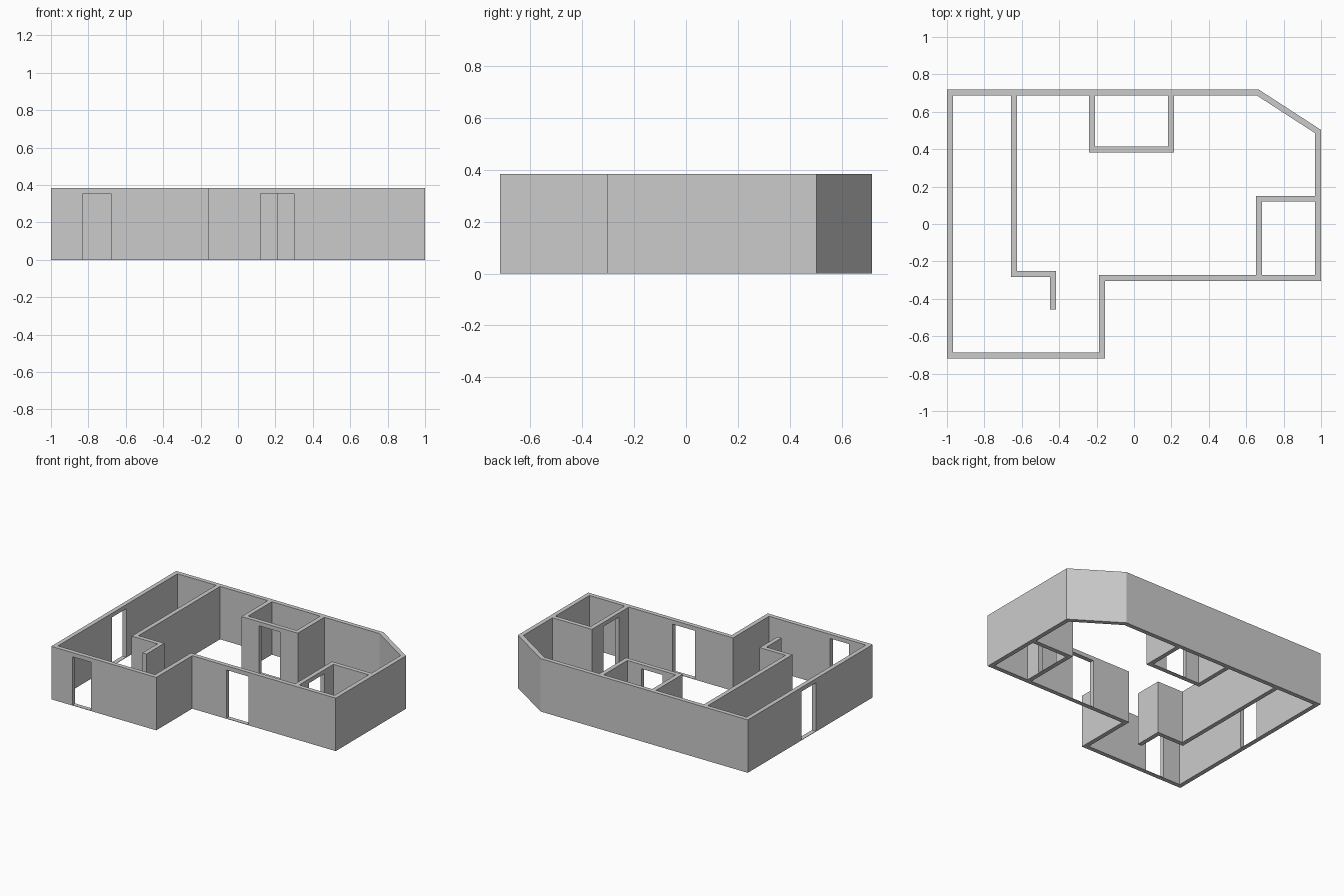
import bpy, bmesh
from mathutils import Vector

if "Cube" in bpy.data.objects:
    bpy.data.objects.remove(bpy.data.objects["Cube"])

H, T = 0.385, 0.032          # wall height, wall thickness
DOOR_TOP, SILL = 0.355, 0.003


def offset(path, d, closed):
    """Shift a 2D path to its left by d with mitred corners."""
    pts, n, out = [Vector(p) for p in path], len(path), []
    for i, p in enumerate(pts):
        dirs = []
        if closed or i > 0:
            dirs.append((p - pts[i - 1]).normalized())
        if closed or i < n - 1:
            dirs.append((pts[(i + 1) % n] - p).normalized())
        norms = [Vector((-e.y, e.x)) for e in dirs]
        m = sum(norms, Vector((0, 0))).normalized()
        out.append(p + m * (d / m.dot(norms[0])))
    return out


def wall(name, path, right, left, closed=False):
    bm = bmesh.new()
    a, b = offset(path, right, closed), offset(path, left, closed)
    rings = [[bm.verts.new((p.x, p.y, z)) for p, z in
              ((r, 0), (l, 0), (l, H), (r, H))] for r, l in zip(a, b)]
    n = len(rings)
    for i in range(n if closed else n - 1):
        r, s = rings[i], rings[(i + 1) % n]
        for k in range(4):
            j = (k + 1) % 4
            bm.faces.new((r[k], r[j], s[j], s[k]))
    if not closed:
        bm.faces.new(rings[0])
        bm.faces.new(rings[-1])
    bmesh.ops.recalc_face_normals(bm, faces=bm.faces)
    return finish(name, bm)


def finish(name, bm):
    me = bpy.data.meshes.new(name)
    bm.to_mesh(me)
    bm.free()
    ob = bpy.data.objects.new(name, me)
    bpy.context.collection.objects.link(ob)
    return ob


def doorway(target, name, x0, x1, y0, y1):
    """Cut a door opening that leaves a thin threshold."""
    bm = bmesh.new()
    bmesh.ops.create_cube(bm, size=1)
    for v in bm.verts:
        v.co = (x0 if v.co.x < 0 else x1, y0 if v.co.y < 0 else y1,
                SILL if v.co.z < 0 else DOOR_TOP)
    cutter = finish(name + "_cutter", bm)
    cutter.hide_render = True
    cutter.hide_viewport = True
    cutter.display_type = 'WIRE'
    mod = target.modifiers.new(name, 'BOOLEAN')
    mod.operation = 'DIFFERENCE'
    mod.solver = 'EXACT'
    mod.object = cutter


# Outer walls, drawn along their outside face
outer = wall("outer_walls", [(-1, -.718), (-.155, -.718), (-.155, -.305), (1, -.305),
                             (1, .503), (.668, .718), (-1, .718)], 0, T, closed=True)
doorway(outer, "front_door", -.83, -.68, -.78, -.64)
doorway(outer, "side_door", .12, .30, -.36, -.23)
doorway(outer, "left_door", -1.05, -.92, -.065, .10)

# Inner walls, drawn along their centre line
inner_top, inner_right = .718 - T, 1 - T
wall("corridor_wall", [(-.641, inner_top), (-.641, -.267), (-.433, -.267),
                       (-.433, -.457)], -T / 2, T / 2)
closet = wall("closet_walls", [(-.224, inner_top), (-.224, .398), (.198, .398),
                               (.198, inner_top)], -T / 2, T / 2)
doorway(closet, "closet_door", -.10, .07, .34, .45)
small = wall("small_room_walls", [(.668, -.305 + T), (.668, .135), (inner_right, .135)],
             -T / 2, T / 2)
doorway(small, "small_room_door", .62, .72, -.16, .015)
